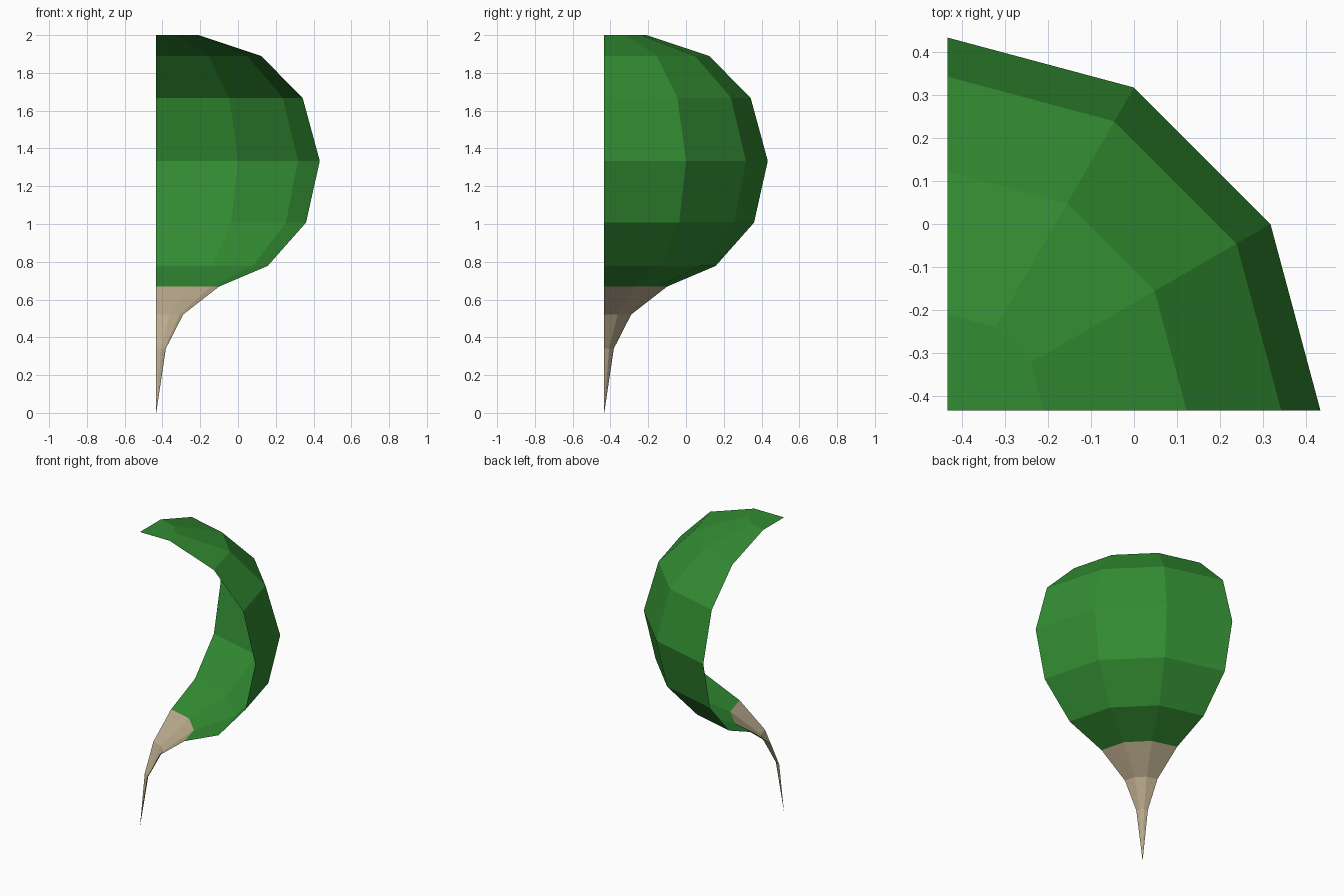
import bpy
import bmesh
import math
from mathutils import Vector

cube = bpy.data.objects.get("Cube")
if cube:
    bpy.data.objects.remove(cube, do_unlink=True)

RADIUS = 0.866
AXIS = Vector((-RADIUS / 2, -RADIUS / 2, 0))


def make_material(name, rgb):
    mat = bpy.data.materials.new(name)
    mat.use_nodes = True
    color = (*rgb, 1.0)
    mat.diffuse_color = color
    mat.node_tree.nodes["Principled BSDF"].inputs["Base Color"].default_value = color
    return mat


def quarter_shell(name, profile, mat):
    """Spin a (radius, height) profile a quarter turn into an open, flat-shaded shell."""
    bm = bmesh.new()
    verts = [bm.verts.new(AXIS + Vector((r, 0, z))) for r, z in profile]
    edges = [bm.edges.new(pair) for pair in zip(verts, verts[1:])]
    bmesh.ops.spin(bm, geom=verts + edges, cent=AXIS, axis=(0, 0, 1),
                   angle=math.pi / 2, steps=3)
    # Merge the points lying on the axis
    bmesh.ops.remove_doubles(bm, verts=bm.verts, dist=0.0001)
    # Point every face away from the middle of the form
    bm.normal_update()
    for face in bm.faces:
        outward = face.calc_center_median() - AXIS
        outward.z -= RADIUS * 1.54
        if face.normal.dot(outward) < 0:
            face.normal_flip()
    mesh = bpy.data.meshes.new(name)
    bm.to_mesh(mesh)
    bm.free()
    mesh.materials.append(mat)
    obj = bpy.data.objects.new(name, mesh)
    bpy.context.collection.objects.link(obj)
    return obj


green = make_material("leaf green", (0.032, 0.262, 0.032))
tan = make_material("pale tan", (0.485, 0.397, 0.258))

# Rounded upper shell with a flat crown
quarter_shell("rounded_shell", [(0, 2), (0.223, 2), (0.555, 1.89), (0.775, 1.668),
                                (RADIUS, 1.334), (0.793, 1.007), (0.59, 0.778),
                                (0.333, 0.669)], green)

# Tapering stem below
quarter_shell("tapered_stem", [(0.333, 0.669), (0.143, 0.521), (0.051, 0.341), (0, 0)], tan)
